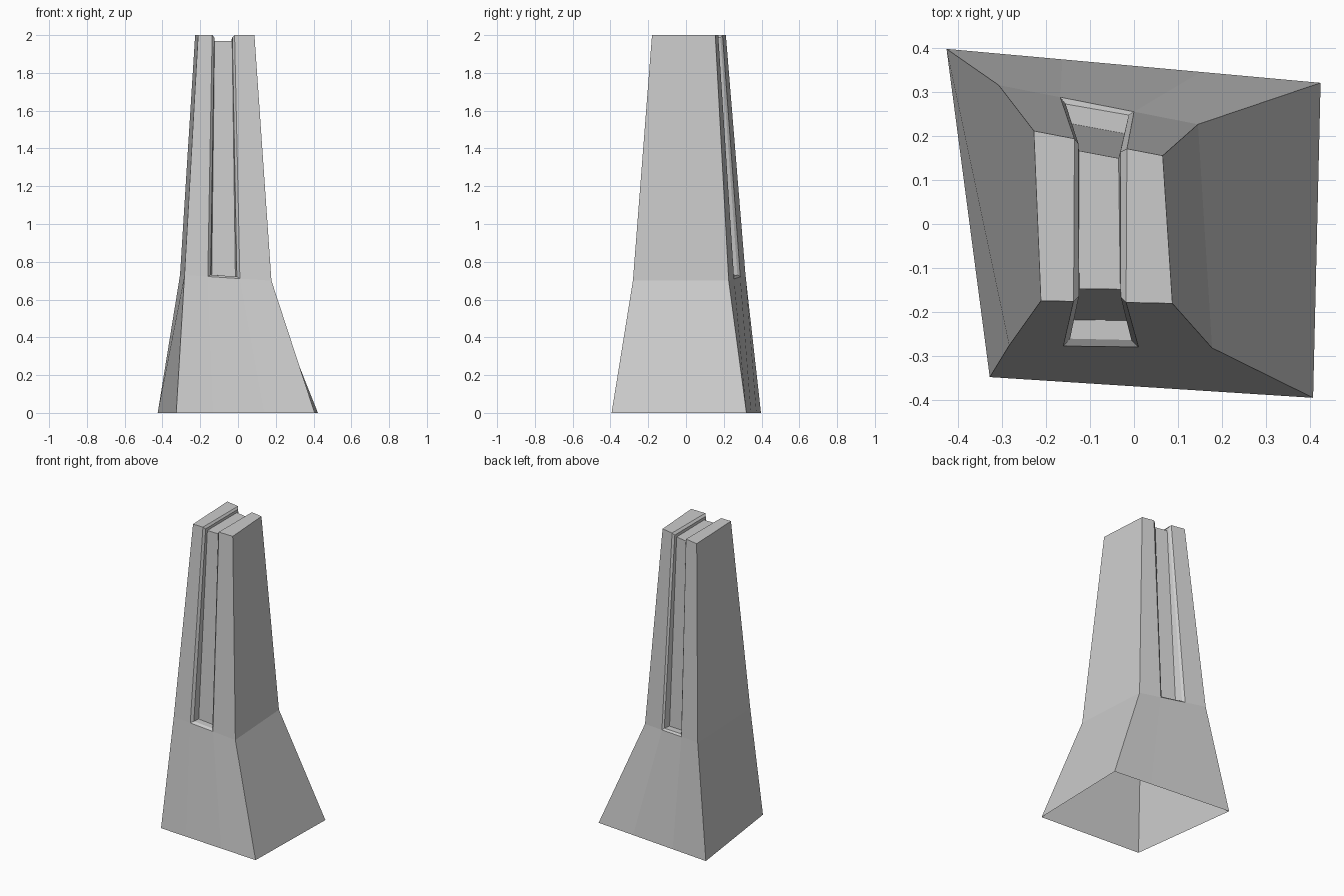
import bpy, bmesh
from mathutils import Vector

if "Cube" in bpy.data.objects:
    bpy.data.objects.remove(bpy.data.objects["Cube"])

# Corner rings, in order front-left, front-right, back-right, back-left
BASE = [Vector(p) for p in ((-.327, -.347, 0), (.406, -.394, 0), (.423, .32, 0), (-.425, .397, 0))]
MID = [Vector(p) for p in ((-.283, -.275, .73), (.177, -.281, .70), (.145, .226, .70), (-.307, .315, .73))]
TOP = [Vector(p) for p in ((-.211, -.174, 2), (.087, -.18, 2), (.065, .155, 2), (-.227, .211, 2))]

bm = bmesh.new()


def ring(corners, cuts):
    """Corners plus two groove points on the front and back edges."""
    fl, fr, br, bl = corners
    f0, f1, b0, b1 = cuts
    pts = [fl, fl.lerp(fr, f0), fl.lerp(fr, f1), fr,
           br, bl.lerp(br, b1), bl.lerp(br, b0), bl]
    return [bm.verts.new(p) for p in pts]


def cuts(corners, xs):
    fl, fr, br, bl = corners
    t = [(x - fl.x) / (fr.x - fl.x) for x in xs[:2]]
    return t + [(x - bl.x) / (br.x - bl.x) for x in xs[2:]]


mid_cuts = cuts(MID, (-.16, .01, -.167, 0))
base = ring(BASE, mid_cuts)
mid = ring(MID, mid_cuts)
top = ring(TOP, cuts(TOP, (-.137, -.018, -.135, -.016)))

# Flared foot (open underneath) and tapered shaft, leaving the grooves open
for i in range(8):
    j = (i + 1) % 8
    bm.faces.new((base[i], base[j], mid[j], mid[i]))
    if i not in (1, 5):
        bm.faces.new((mid[i], mid[j], top[j], top[i]))

# Top caps on either side of the groove
bm.faces.new((top[0], top[1], top[6], top[7]))
bm.faces.new((top[2], top[3], top[4], top[5]))


def section(outer_l, outer_r, inner):
    """Groove section: lip, chamfer, wall and floor, left to right."""
    return [outer_l] + [bm.verts.new(p) for p in inner] + [outer_r]


# Groove running up the front, over the top and down the back
stations = [
    section(mid[1], mid[2], ((-.145, -.26, .731), (-.139, -.217, .731),
                             (-.014, -.219, .722), (-.006, -.263, .722))),
    section(top[1], top[2], ((-.125, -.164, 1.987), (-.124, -.147, 1.97),
                             (-.031, -.148, 1.97), (-.03, -.166, 1.987))),
    section(top[6], top[5], ((-.126, .182, 1.987), (-.125, .166, 1.97),
                             (-.035, .149, 1.97), (-.031, .163, 1.987))),
    section(mid[6], mid[5], ((-.155, .272, .731), (-.141, .227, .731),
                             (-.022, .205, .722), (-.012, .247, .722))),
]
for a, b in zip(stations, stations[1:]):
    for k in range(5):
        bm.faces.new((a[k], a[k + 1], b[k + 1], b[k]))

# Ledge and chamfer closing each groove at its lower end
for s in (stations[0], stations[-1]):
    bm.faces.new((s[0], s[5], s[4], s[1]))
    bm.faces.new((s[1], s[4], s[3], s[2]))

bmesh.ops.recalc_face_normals(bm, faces=bm.faces)
mesh = bpy.data.meshes.new("grooved_pillar")
bm.to_mesh(mesh)
bm.free()
obj = bpy.data.objects.new("grooved_pillar", mesh)
bpy.context.collection.objects.link(obj)
